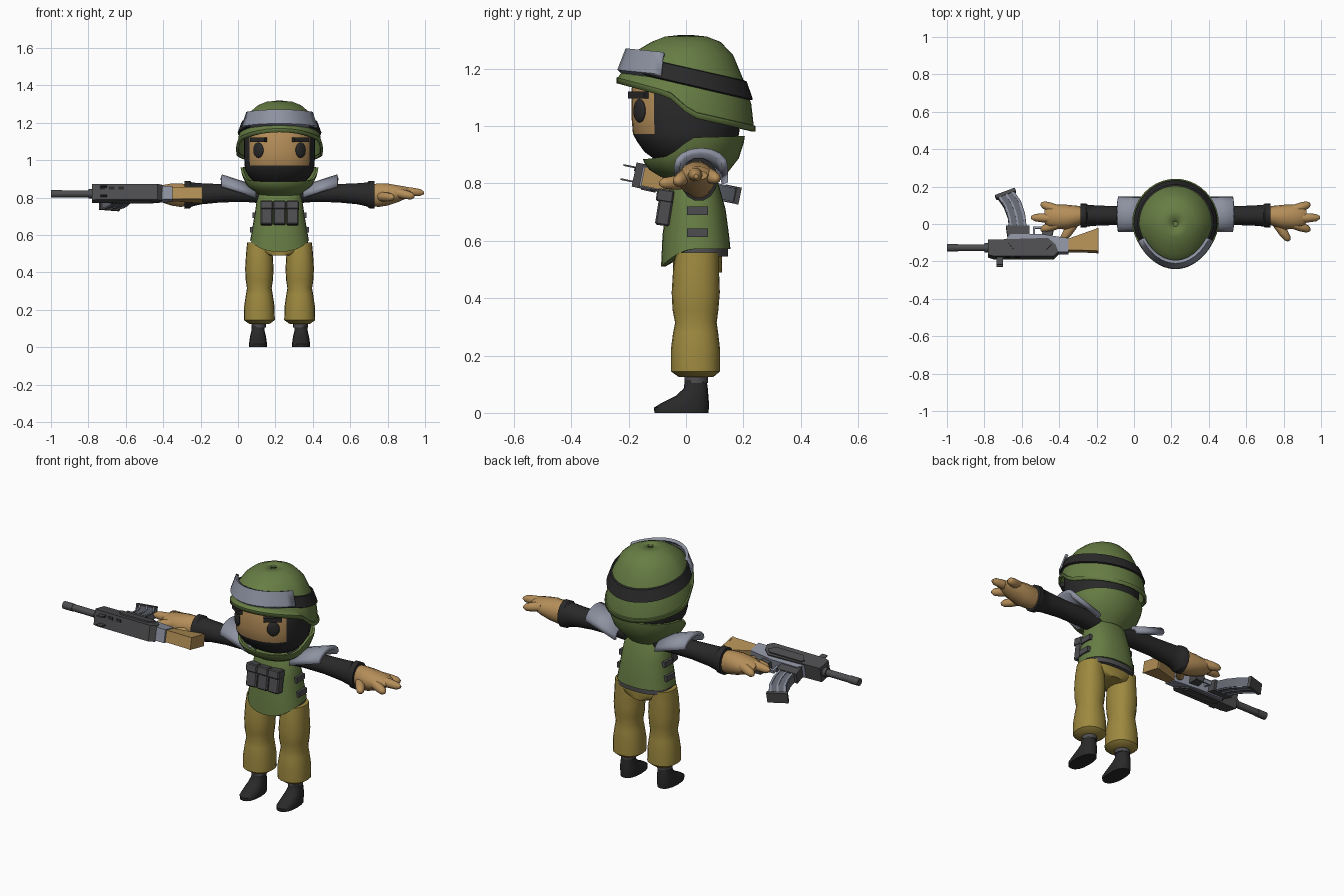
import bpy, bmesh, math
from mathutils import Vector, Matrix

if "Cube" in bpy.data.objects:
    bpy.data.objects.remove(bpy.data.objects["Cube"])

CX = 0.222          # body centre line
PI = math.pi


def mat(name, r, g, b):
    m = bpy.data.materials.new(name)
    m.diffuse_color = (r, g, b, 1)
    m.use_nodes = True
    m.node_tree.nodes["Principled BSDF"].inputs["Base Color"].default_value = m.diffuse_color
    return m


GREEN = mat("olive_green", .135, .205, .058)
PANTS = mat("mustard_cloth", .34, .25, .05)
SKIN = mat("skin_tan", .46, .27, .10)
BLACK = mat("soft_black", .022, .022, .023)
GREY = mat("blue_grey", .27, .29, .36)
DARK = mat("dark_grey", .075, .075, .08)
MID = mat("steel_grey", .13, .14, .17)
WOOD = mat("wood", .44, .27, .09)


def finish(name, bm, mats, angle=40, thick=0):
    bmesh.ops.recalc_face_normals(bm, faces=bm.faces)
    me = bpy.data.meshes.new(name)
    bm.to_mesh(me)
    bm.free()
    for m in mats:
        me.materials.append(m)
    for p in me.polygons:
        p.use_smooth = True
    me.set_sharp_from_angle(angle=math.radians(angle))
    ob = bpy.data.objects.new(name, me)
    bpy.context.collection.objects.link(ob)
    if thick:
        mod = ob.modifiers.new("thickness", 'SOLIDIFY')
        mod.thickness = thick
        mod.offset = -1
    return ob


def loft(name, rings, mats, closed=True, cap=True, pick=None, angle=40, thick=0):
    """Skin a list of equal-length point rings."""
    bm = bmesh.new()
    vs = [[bm.verts.new(p) for p in r] for r in rings]
    n = len(rings[0])
    for i in range(len(rings) - 1):
        for j in range(n if closed else n - 1):
            k = (j + 1) % n
            f = bm.faces.new((vs[i][j], vs[i][k], vs[i + 1][k], vs[i + 1][j]))
            if pick:
                f.material_index = pick(i, j)
    if cap:
        bm.faces.new(vs[0])
        bm.faces.new(vs[-1])
    return finish(name, bm, mats, angle, thick)


def spow(v, p):
    return math.copysign(abs(v) ** p, v)


def flat_ring(cx, yf, yb, rx, z, n=20, e=1.0):
    """Horizontal ring starting at the front; z may be a function of angle."""
    out = []
    for i in range(n):
        a = 2 * PI * i / n
        zz = z(a) if callable(z) else z
        out.append((cx + rx * spow(math.sin(a), e),
                    (yf + yb) / 2 - (yb - yf) / 2 * spow(math.cos(a), e), zz))
    return out


def tube(name, path, m, n=14, angle=40):
    """Limb along x: rows of x, y, z, half depth, half height."""
    rings = [[(x, y + ry * math.cos(2 * PI * i / n), z + rz * math.sin(2 * PI * i / n))
              for i in range(n)] for x, y, z, ry, rz in path]
    return loft(name, rings, [m], angle=angle)


def box(name, c, size, m, rot=None, bevel=0):
    bm = bmesh.new()
    bmesh.ops.create_cube(bm, size=1)
    bmesh.ops.scale(bm, vec=size, verts=bm.verts)
    if bevel:
        bmesh.ops.bevel(bm, geom=bm.edges[:], offset=bevel, segments=1, affect='EDGES')
    if rot:
        bmesh.ops.rotate(bm, verts=bm.verts, matrix=rot)
    bmesh.ops.translate(bm, verts=bm.verts, vec=c)
    return finish(name, bm, [m], 25)


def lerp(x, table):
    for (x0, v0), (x1, v1) in zip(table, table[1:]):
        if x <= x1:
            return v0 + (v1 - v0) * max(0, x - x0) / (x1 - x0)
    return table[-1][1]


# ---- helmet
BRIM = [(-.245, 1.15), (-.06, 1.10), (.02, 1.03), (.245, .98)]


def shell(a, f):
    c = math.cos(a)
    y = -.242 * f * (abs(c) ** 1.3 if c > 0 else c)
    return CX + .232 * f * math.sin(a), y


def shell_row(f, h, tilt, angles):
    return [(*shell(a, f), h - tilt * shell(a, f)[1]) for a in angles]


around = [2 * PI * i / 40 for i in range(40)]
rows = [shell_row(f, h, t, around) for f, h, t in
        ((.06, 1.318, 0), (.3, 1.312, 0), (.5, 1.293, 0), (.68, 1.257, .06), (.83, 1.2, .2), (.94, 1.13, .233))]
for f, dz in ((.975, .022), (1.0, .02), (1.0, 0)):
    rows.append([(*shell(a, f), lerp(shell(a, 1)[1], BRIM) + dz) for a in around])
helmet = loft("helmet", rows, [GREEN], cap=False, angle=50, thick=.012)
box("helmet_crown_cap", (CX, 0, 1.315), (.03, .03, .005), GREEN)
loft("helmet_band", [shell_row(.84, 1.205, .225, around), shell_row(.875, 1.203, .228, around),
                     shell_row(.965, 1.147, .233, around), shell_row(.92, 1.142, .233, around)],
     [BLACK], cap=False, angle=30)
front = [math.radians(-62 + 124 * i / 12) for i in range(13)]
loft("goggles", [shell_row(f, h, .1, front) for f, h in
                 ((.80, 1.245), (.87, 1.25), (.99, 1.172), (.9, 1.155))], [GREY],
     closed=False, cap=False, angle=30, thick=.01)

# ---- head with open-faced hood
HEAD = ((.85, -.05, .12, .08), (.87, -.09, .13, .12), (.91, -.145, .16, .162), (.945, -.17, .175, .182),
        (.972, -.185, .185, .187), (1.03, -.19, .19, .19), (1.13, -.19, .19, .19),
        (1.19, -.165, .17, .17), (1.24, -.1, .1, .1))
loft("head", [flat_ring(CX, yf, yb, rx, z, 32, .9) for z, yf, yb, rx in HEAD], [BLACK, SKIN],
     pick=lambda i, j: int(i >= 4 and (j < 5 or j >= 27)))
for s in (1, -1):
    turn = Matrix.Rotation(s * math.radians(36), 3, 'Z')
    bm = bmesh.new()
    bmesh.ops.create_uvsphere(bm, u_segments=16, v_segments=10, radius=1)
    bmesh.ops.scale(bm, vec=(.033, .012, .041), verts=bm.verts)
    bmesh.ops.rotate(bm, verts=bm.verts, matrix=turn)
    bmesh.ops.translate(bm, verts=bm.verts, vec=(CX + s * .113, -.162, 1.053))
    finish("eye", bm, [BLACK])
    box("eyebrow", (CX + s * .112, -.165, 1.108), (.095, .025, .024), BLACK, turn)

# ---- collar
RIM = [(-.14, .885), (-.06, .895), (.02, .96), (.2, .965)]
rows = []
for f, k in ((.93, 1), (1.0, 1), (.98, .85), (.88, .5), (.66, .18), (.5, 0)):
    rows.append([(x, y * f + .03 * (1 - f), .81 + (lerp(y, RIM) - .81) * k)
                 for x, y, z in [(CX + (p[0] - CX) * f, p[1], 0)
                                 for p in flat_ring(CX, -.15, .205, .208, 0, 32)]])
loft("collar", rows, [GREEN], cap=False, angle=35)

# ---- vest, belt and hips
def hem(a):
    return .572 - .062 * max(0, math.cos(a)) ** 1.6


VEST = ((.85, -.04, .09, .085), (.81, -.055, .11, .118), (.71, -.07, .138, .133),
        (.62, -.082, .15, .148), (hem, -.087, .155, .157), (hem, -.07, .14, .14))
loft("vest", [flat_ring(CX, yf, yb, rx, z, 28, .85) for z, yf, yb, rx in VEST], [GREEN])
loft("belt", [flat_ring(CX, yf, .146, rx, z, 28, .85) for z, yf, rx in
              ((.6, -.06, .145), (.575, -.065, .15), (.545, -.06, .152))], [DARK])
loft("hips", [flat_ring(CX, -.045, .125, rx, z, 24, .8) for z, rx in
              ((.56, .145), (.53, .15), (.505, .12), (.49, .06))], [PANTS])

# ---- chest pouches
lean = Matrix.Rotation(math.radians(-9), 3, 'X')
for i in (-1, 0, 1):
    box("chest_pouch", (CX + i * .069, -.075, .71), (.064, .05, .115), DARK, lean, .006)
    box("pouch_flap", (CX + i * .069, -.073, .757), (.068, .06, .045), DARK, lean, .005)

# ---- limbs and paired gear
LEG = ((.56, -.035, .115, .065), (.5, -.045, .115, .071), (.42, -.05, .118, .076), (.36, -.047, .113, .073),
       (.315, -.038, .107, .066), (.28, -.045, .112, .072), (.22, -.053, .119, .081),
       (.145, -.053, .119, .083), (.125, -.025, .095, .055))
BOOT = ((0, -.11, .078, .047), (.018, -.112, .08, .048), (.035, -.085, .08, .046),
        (.06, -.035, .078, .042), (.085, -.008, .076, .036), (.115, -.004, .072, .034))
for s in (1, -1):
    X = lambda d: CX + s * d
    loft("trouser_leg", [flat_ring(X(.108), yf, yb, rx, z, 20, .9) for z, yf, yb, rx in LEG], [PANTS])
    loft("ankle", [flat_ring(X(.112), -.006, .076, .039, z, 16) for z in (.105, .145)], [DARK])
    loft("boot", [flat_ring(X(.115), yf, yb, rx, z, 16, .85) for z, yf, yb, rx in BOOT], [BLACK])
    tube("sleeve", [(X(d), .045, z, ry, rz) for d, z, ry, rz in
                    ((.06, .82, .05, .055), (.18, .822, .052, .047), (.31, .823, .05, .05),
                     (.42, .82, .054, .058), (.47, .816, .058, .066), (.478, .816, .064, .075),
                     (.508, .814, .065, .076), (.508, .814, .05, .06))], BLACK)
    tube("palm", [(X(d), y, z, ry, rz) for d, y, z, ry, rz in
                  ((.5, .045, .812, .048, .06), (.53, .042, .813, .056, .065), (.58, .037, .816, .066, .06),
                   (.63, .038, .82, .065, .047), (.675, .04, .826, .055, .033), (.70, .04, .828, .035, .016))], SKIN)
    # fingers taper from knuckle to tip
    for name, x0, y0, z0, x1, y1, z1 in (
            ("index_finger", .63, .0, .825, .72, -.033, .805),
            ("middle_finger", .64, .03, .835, .772, .035, .825),
            ("ring_finger", .63, .075, .83, .72, .108, .815),
            ("thumb", .545, -.0, .805, .608, -.09, .80)):
        w = .026
        a, b = Vector((X(x0), y0, z0)), Vector((X(x1), y1, z1))
        q = (b - a).normalized().to_track_quat('Z', 'Y').to_matrix()
        rings = [[a.lerp(b, t) + q @ Vector((r * math.cos(k * PI / 5), r * math.sin(k * PI / 5), 0))
                  for k in range(10)] for t, r in ((0, w), (.5, w * .95), (.85, w * .75), (1, w * .3))]
        loft(name, rings, [SKIN], angle=60)
    # arched shoulder plate
    arcs = [[(X(d), .052 - .094 * math.cos(PI * i / 8), z + .062 * math.sin(PI * i / 8))
             for i in range(9)] for d, z in ((.125, .803), (.308, .862))]
    loft("shoulder_pad", arcs, [GREY], closed=False, cap=False, angle=35, thick=.022)
    for z, d in ((.705, .133), (.628, .146)):
        box("side_strap", (X(d), .04, z), (.022, .072, .03), DARK)

# ---- rifle, lying on its side: local axes x, up (u) and side (w)
U, W = Vector((0, -.98, .2)), Vector((0, .2, .98))
ORIGIN = Vector((0, -.127, .82))


def gun(x, u, w):
    return Vector((x, 0, 0)) + ORIGIN + U * u + W * w


def slab(name, outline, w0, w1, m):
    loft(name, [[gun(x, u, w) for x, u in outline] for w in (w0, w1)], [m], angle=25)


slab("rifle_body", [(-.78, -.035), (-.78, .045), (-.75, .055), (-.43, .055), (-.405, .03),
                    (-.42, -.01), (-.46, -.045)], -.043, .043, DARK)
slab("rifle_receiver", [(-.69, -.03), (-.66, -.068), (-.50, -.068), (-.35, -.045),
                        (-.35, .03), (-.42, .03)], -.036, .036, GREY)
slab("receiver_cover", [(-.67, -.015), (-.64, .022), (-.47, .022), (-.44, -.01), (-.46, -.03), (-.66, -.03)],
     -.047, .05, DARK)
slab("rifle_stock", [(-.36, -.04), (-.36, .018), (-.195, .022), (-.195, -.1)], -.032, .032, WOOD)
slab("stock_butt", [(-.2, -.1), (-.2, .024), (-.19, .024), (-.19, -.1)], -.033, .033, WOOD)
slab("magazine_well", [(-.675, -.05), (-.56, -.05), (-.56, -.115), (-.685, -.115)], -.03, .03, DARK)
slab("rifle_grip", [(-.5, -.05), (-.44, -.05), (-.42, -.14), (-.47, -.14)], -.022, .022, DARK)
slab("trigger_guard", [(-.54, -.06), (-.54, -.115), (-.49, -.115), (-.49, -.103), (-.528, -.103), (-.528, -.06)],
     -.01, .01, GREY)
# curved magazine with side ribs
bend = [((-.668, -.11), (-.574, -.11)), ((-.675, -.165), (-.582, -.18)),
        ((-.695, -.22), (-.605, -.25)), ((-.728, -.27), (-.642, -.305))]
left, right = [p for p, q in bend], [q for p, q in bend]
slab("magazine", left + right[::-1], -.024, .024, MID)
for t in (.05, .45, .85):
    rib = [[(p[0] + (q[0] - p[0]) * k, p[1] + (q[1] - p[1]) * k) for p, q in bend] for k in (t, t + .1)]
    slab("magazine_rib", rib[0] + rib[1][::-1], -.028, .028, GREY)
slab("magazine_base", [(-.735, -.265), (-.632, -.305), (-.638, -.322), (-.743, -.282)], -.03, .03, DARK)
# barrel, muzzle sleeve, sights and vents
for name, x0, x1, r in (("barrel", -.99, -.77, .019), ("muzzle", -1.0, -.94, .021), ("barrel_collar", -.8, -.77, .026)):
    loft(name, [[gun(x, r * math.cos(k * PI / 6), r * math.sin(k * PI / 6)) for k in range(12)]
                for x in (x0, x1)], [DARK])
for w in (-.028, .022):
    slab("front_sight", [(-.735, .05), (-.735, .098), (-.7, .098), (-.7, .05)], w, w + .006, DARK)
for x in (-.74, -.69, -.64):
    slab("body_vent", [(x, .054), (x + .03, .054), (x + .03, .058), (x, .058)], .012, .028, BLACK)
